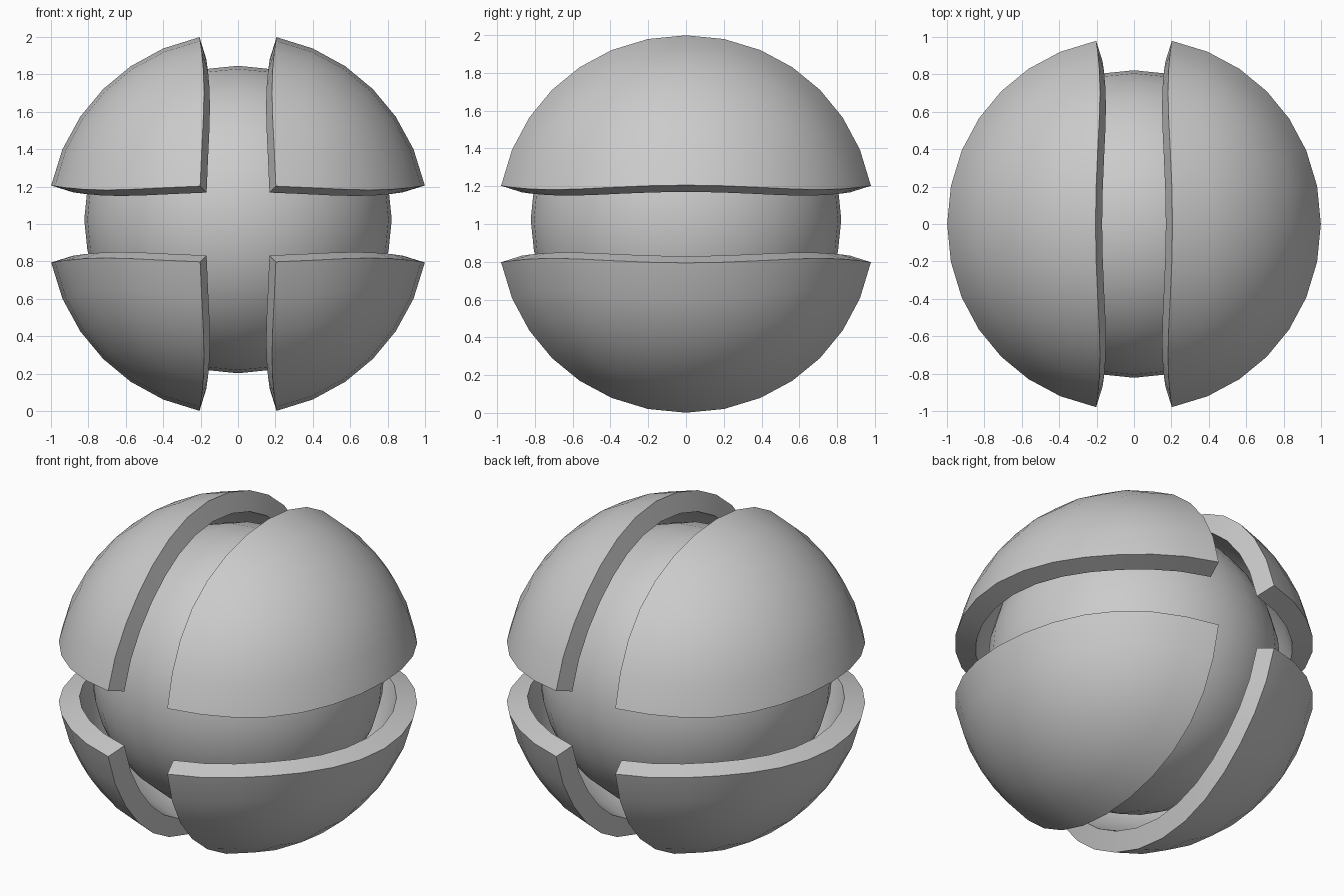
import bpy, bmesh, math

if "Cube" in bpy.data.objects:
    bpy.data.objects.remove(bpy.data.objects["Cube"])

CENTRE_Z = 1.0


def quad_sphere(name, radius, levels=3):
    """Cube subdivided smoothly, then rounded to a true sphere."""
    bpy.ops.mesh.primitive_cube_add(size=2)
    obj = bpy.context.object
    obj.name = obj.data.name = name
    obj.modifiers.new("Subdivide", "SUBSURF").levels = levels
    bpy.ops.object.modifier_apply(modifier="Subdivide")
    for v in obj.data.vertices:
        v.co = v.co.normalized() * radius
    return obj


def finish(obj, z):
    obj.location = (0, 0, z)
    bpy.ops.object.select_all(action='DESELECT')
    obj.select_set(True)
    bpy.context.view_layer.objects.active = obj
    bpy.ops.object.shade_smooth_by_angle(angle=math.radians(30))


# Outer shell: four quarters separated by a vertical and a horizontal band
shell = quad_sphere("shell_quarters", 1.02)
bm = bmesh.new()
bm.from_mesh(shell.data)
gap = [f for f in bm.faces
       if min(abs(f.calc_center_median().x), abs(f.calc_center_median().z)) < 0.17]
bmesh.ops.delete(bm, geom=gap, context='FACES')
bm.to_mesh(shell.data)
bm.free()
solid = shell.modifiers.new("Thickness", "SOLIDIFY")
solid.thickness = 0.12
solid.offset = -1
bpy.ops.object.modifier_apply(modifier="Thickness")
finish(shell, CENTRE_Z)

# Inner ball seen through the gaps
ball = quad_sphere("inner_ball", 0.822)
finish(ball, CENTRE_Z + 0.024)
